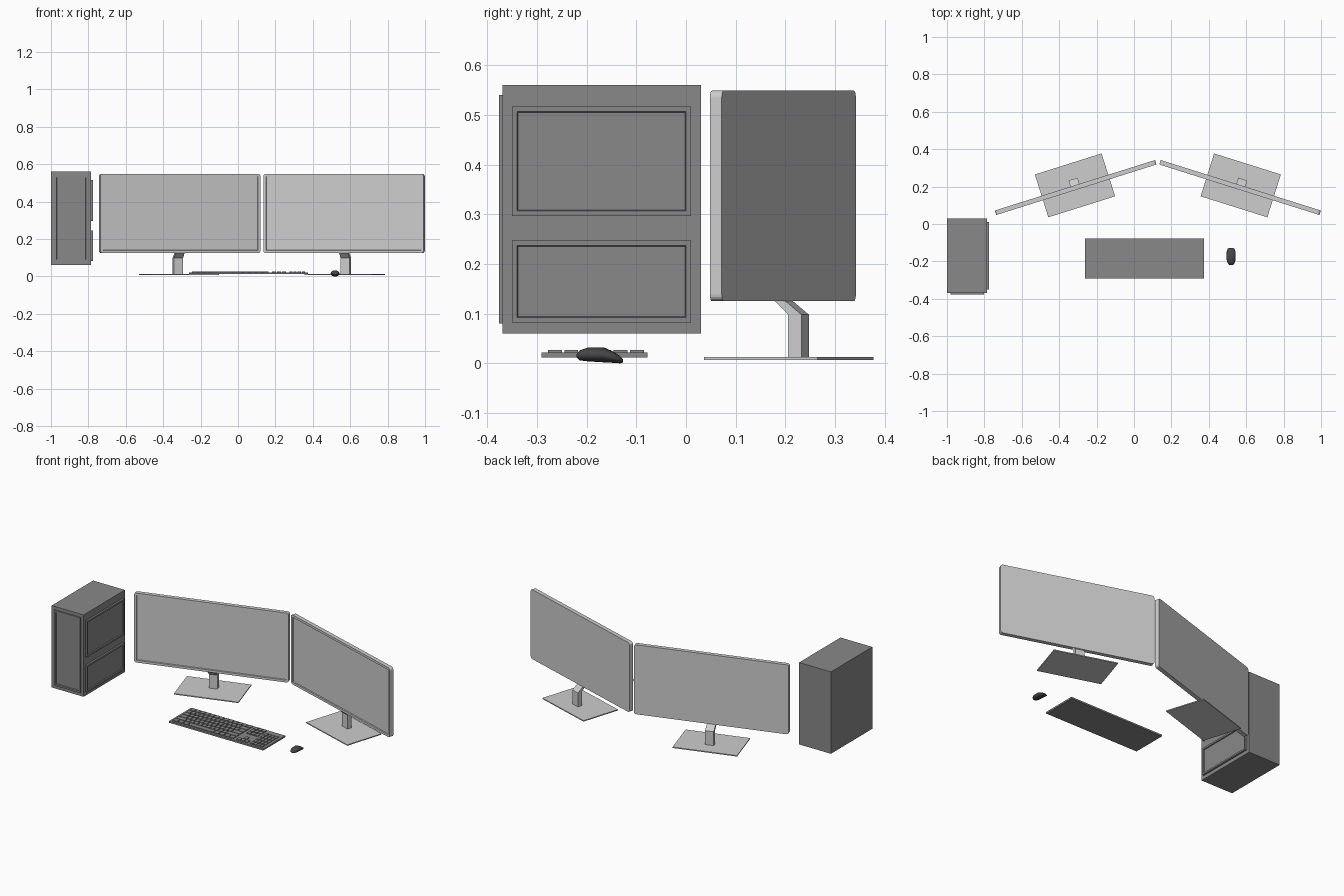
import bpy, bmesh, math
from mathutils import Vector

if "Cube" in bpy.data.objects:
    bpy.data.objects.remove(bpy.data.objects["Cube"])


def material(name, value):
    m = bpy.data.materials.new(name)
    m.use_nodes = True
    color = (value, value, value, 1)
    m.diffuse_color = color
    m.node_tree.nodes["Principled BSDF"].inputs["Base Color"].default_value = color
    return m


light_grey = material("light grey", 0.61)
mid_grey = material("mid grey", 0.25)
dark_grey = material("dark grey", 0.06)


def finish(bm, name, mat, place=None):
    bmesh.ops.recalc_face_normals(bm, faces=bm.faces[:])
    mesh = bpy.data.meshes.new(name)
    bm.to_mesh(mesh)
    bm.free()
    mesh.materials.append(mat)
    ob = bpy.data.objects.new(name, mesh)
    bpy.context.collection.objects.link(ob)
    if place:
        (x, y), angle = place
        ob.location = (x, y, 0)
        ob.rotation_euler.z = angle
    return ob


def add_box(bm, x, y, z):
    """Add a box given its (low, high) range on each axis."""
    verts = bmesh.ops.create_cube(bm, size=1)["verts"]
    for v in verts:
        v.co = Vector([lo + (c + 0.5) * (hi - lo) for c, (lo, hi) in zip(v.co, (x, y, z))])
    return verts


def recess(bm, direction, rim, depth):
    """Inset the face pointing along direction and push it inward."""
    bm.normal_update()
    d = Vector(direction)
    face = max(bm.faces, key=lambda f: f.normal.dot(d))
    for width, push in ((rim, 0), (depth * 0.3, depth)):
        bmesh.ops.inset_region(bm, faces=[face], thickness=width, use_even_offset=True)
        for v in face.verts:
            v.co -= d * push


def box(name, mat, x, y, z, place=None, face=None, rim=0.01, depth=0.006):
    bm = bmesh.new()
    add_box(bm, x, y, z)
    if face:
        recess(bm, face, rim, depth)
    return finish(bm, name, mat, place)


# Computer tower with framed front and side panels
box("tower_case", mid_grey, (-1, -0.785), (-0.369, 0.03), (0.06, 0.56))
box("tower_front_panel", mid_grey, (-0.98, -0.803), (-0.376, -0.365), (0.08, 0.54),
    face=(0, -1, 0))
for label, z in (("upper", (0.297, 0.517)), ("lower", (0.082, 0.247))):
    box("tower_side_panel_" + label, mid_grey, (-0.79, -0.774), (-0.35, 0.01), z,
        face=(1, 0, 0))


# Monitors, turned towards the user
def monitor(side, centre, angle):
    place = (centre, angle)
    bm = bmesh.new()
    add_box(bm, (-0.449, 0.449), (-0.0125, 0.0125), (0.125, 0.549))
    corners = [e for e in bm.edges if abs(e.verts[0].co.y - e.verts[1].co.y) > 0.01]
    bmesh.ops.bevel(bm, geom=corners, offset=0.014, segments=4, profile=0.5, affect="EDGES")
    recess(bm, (0, -1, 0), 0.014, 0.006)
    finish(bm, side + "_monitor", light_grey, place)

    box(side + "_stand_base", light_grey, (-0.187, 0.187), (-0.108, 0.132),
        (0.007, 0.013), place)

    # Post bending forward under the screen
    profile = [(0.019, 0.01), (0.047, 0.01), (0.047, 0.098), (0.01, 0.128),
               (-0.0115, 0.128), (0.019, 0.098)]
    bm = bmesh.new()
    face = bm.faces.new([bm.verts.new((-0.025, y, z)) for y, z in profile])
    out = bmesh.ops.extrude_face_region(bm, geom=[face])["geom"]
    bmesh.ops.translate(bm, vec=(0.05, 0, 0),
                        verts=[g for g in out if isinstance(g, bmesh.types.BMVert)])
    finish(bm, side + "_stand_post", light_grey, place)


tilt = math.radians(17.5)
monitor("right", (-0.312, 0.195), tilt)
monitor("left", (0.567, 0.195), -tilt)

# Keyboard
box("keyboard_body", mid_grey, (-0.262, 0.374), (-0.291, -0.078), (0.012, 0.022))
keys = bmesh.new()
gap = 0.005


def key_row(x0, x1, row, count, widths=None):
    widths = widths or [1] * count
    unit = (x1 - x0) / sum(widths)
    y = -0.278 + row * 0.033
    x = x0
    for w in widths:
        add_box(keys, (x, x + w * unit - gap), (y, y + 0.033 - gap), (0.021, 0.027))
        x += w * unit


key_row(-0.247, 0.167, 0, 0, [1.25, 1.25, 1.25, 6.25, 1.25, 1.25, 1.25, 1.25])
key_row(-0.247, 0.167, 1, 0, [2.25] + [1] * 10 + [2.75])
key_row(-0.247, 0.167, 2, 0, [1.75] + [1] * 11 + [2.25])
key_row(-0.247, 0.167, 3, 0, [1.5] + [1] * 12 + [1.5])
key_row(-0.247, 0.167, 4, 0, [1] * 13 + [2])
key_row(-0.247, 0.167, 5, 13)
for row in (0, 3, 4, 5):
    key_row(0.182, 0.262, row, 3)
key_row(0.182 + 0.08 / 3, 0.262 - 0.08 / 3, 1, 1)
for row in range(5):
    key_row(0.275, 0.363, row, 4)
finish(keys, "keyboard_keys", mid_grey)

# Mouse: rings of (y, bottom, top, half width) skinned together
sections = [(-0.22, 0.012, 0.019, 0.008), (-0.214, 0.006, 0.026, 0.016),
            (-0.197, 0.004, 0.032, 0.023), (-0.165, 0.002, 0.032, 0.024),
            (-0.145, 0.001, 0.023, 0.023), (-0.132, 0, 0.014, 0.018),
            (-0.127, 0.002, 0.008, 0.009)]
bm = bmesh.new()
sides = 16
rings = []
for y, low, high, half in sections:
    ring = []
    for i in range(sides):
        a = 2 * math.pi * i / sides
        ring.append(bm.verts.new((0.519 + half * math.cos(a), y,
                                  (low + high) / 2 + (high - low) / 2 * math.sin(a))))
    rings.append(ring)
for a, b in zip(rings, rings[1:]):
    for i in range(sides):
        j = (i + 1) % sides
        bm.faces.new((a[i], a[j], b[j], b[i]))
bm.faces.new(rings[0])
bm.faces.new(rings[-1])
mouse = finish(bm, "mouse", dark_grey)
bpy.context.view_layer.objects.active = mouse
mouse.select_set(True)
bpy.ops.object.shade_smooth_by_angle(angle=math.radians(50))
